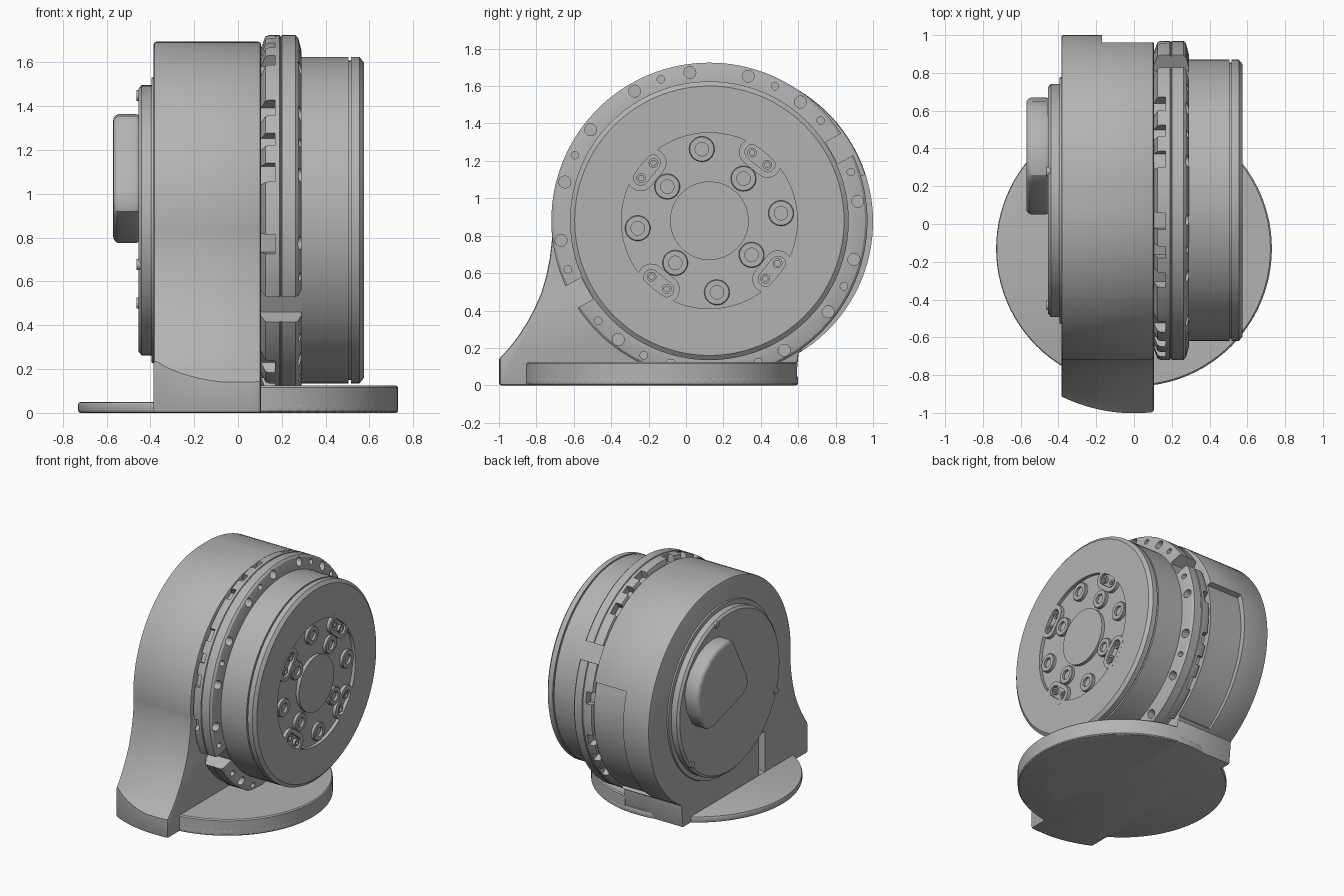
import bpy, bmesh, math
from math import sin, cos, pi, radians

if "Cube" in bpy.data.objects:
    bpy.data.objects.remove(bpy.data.objects["Cube"])

CY, CZ = 0.125, 0.88          # main horizontal axis (along x)

grey = bpy.data.materials.new("metal_grey")
grey.diffuse_color = (0.45, 0.45, 0.45, 1)
grey.use_nodes = True
grey.node_tree.nodes["Principled BSDF"].inputs["Base Color"].default_value = grey.diffuse_color


def finish(name, bm):
    bmesh.ops.recalc_face_normals(bm, faces=bm.faces)
    me = bpy.data.meshes.new(name)
    bm.to_mesh(me)
    bm.free()
    me.materials.append(grey)
    ob = bpy.data.objects.new(name, me)
    bpy.context.collection.objects.link(ob)
    return ob


def apply_mod(ob, kind, **props):
    m = ob.modifiers.new(kind.lower(), kind)
    for k, v in props.items():
        setattr(m, k, v)
    bpy.context.view_layer.objects.active = ob
    bpy.ops.object.modifier_apply(modifier=m.name)


def cut(ob, cutter, op='DIFFERENCE'):
    apply_mod(ob, 'BOOLEAN', object=cutter, operation=op, solver='EXACT')
    bpy.data.objects.remove(cutter)


def add_prism(bm, pts, x0, x1):
    """Extrude a (y, z) outline along x."""
    a = [bm.verts.new((x0, y, z)) for y, z in pts]
    b = [bm.verts.new((x1, y, z)) for y, z in pts]
    n = len(pts)
    bm.faces.new(a)
    bm.faces.new(b[::-1])
    for i in range(n):
        bm.faces.new((a[i], a[(i + 1) % n], b[(i + 1) % n], b[i]))


def prism(name, pts, x0, x1):
    bm = bmesh.new()
    add_prism(bm, pts, x0, x1)
    return finish(name, bm)


def upright(name, pts, z0, z1):
    """Extrude an (x, y) outline along z."""
    ob = prism(name, pts, z0, z1)
    for v in ob.data.vertices:
        h, x, y = v.co
        v.co = (x, y, h)
    return ob


def arc(cy, cz, r, a0, a1, n):
    return [(cy + r * cos(radians(a0 + (a1 - a0) * i / n)),
             cz + r * sin(radians(a0 + (a1 - a0) * i / n))) for i in range(n + 1)]


def circle(cy, cz, r, n):
    return arc(cy, cz, r, 0, 360, n)[:-1]


def lathe(name, prof, cy=CY, cz=CZ, n=96, closed=False):
    """Spin an (x, r) profile around a line along x."""
    bm = bmesh.new()
    rings = []
    for x, r in prof:
        if r == 0:
            rings.append([bm.verts.new((x, cy, cz))] * n)
        else:
            rings.append([bm.verts.new((x, y, z)) for y, z in circle(cy, cz, r, n)])
    pairs = list(zip(rings, rings[1:]))
    if closed:
        pairs.append((rings[-1], rings[0]))
    for a, b in pairs:
        for i in range(n):
            j = (i + 1) % n
            bm.faces.new(list(dict.fromkeys((a[i], a[j], b[j], b[i]))))
    return finish(name, bm)


def polar(ang, r):
    return CY + r * cos(radians(ang)), CZ + r * sin(radians(ang))


def block(ang, r0, r1, w):
    """Rectangular outline lying across a radius."""
    c, s = cos(radians(ang)), sin(radians(ang))
    return [(CY + r * c - t * s, CZ + r * s + t * c)
            for r, t in ((r0, -w), (r1, -w), (r1, w), (r0, w))]


# base: thin disc with a thick half on the output side
base = upright("base_plate", circle(0, -0.13, 0.73, 96), 0, 0.05)
apply_mod(base, 'BEVEL', width=0.012, segments=2, limit_method='ANGLE', angle_limit=0.8)
a_end = math.degrees(math.acos(0.09 / 0.73))
thick = upright("base_step", arc(0, -0.13, 0.73, -a_end, a_end, 48), 0, 0.125)
apply_mod(thick, 'BEVEL', width=0.008, segments=1, limit_method='ANGLE', angle_limit=0.8)

# housing: round body flaring into a foot at the front
outline = arc(0.18, 0.875, 0.82, -59, 90, 48) + arc(0.1, 0.875, 0.82, 90, 186, 32)
outline += [(-0.728, 0.68), (-0.748, 0.58), (-0.775, 0.49), (-0.81, 0.41), (-0.85, 0.335),
            (-0.895, 0.265), (-0.945, 0.2), (-1.0, 0.14), (-1.0, 0), (0.585, 0)]
housing = prism("housing", outline, -0.385, 0.105)
cut(housing, upright("front_trim", [(1, 2), (-1, 2)] +
                     arc(0, -0.13, 0.872, 190, 350, 64), -1, 3), 'INTERSECT')
apply_mod(housing, 'BEVEL', width=0.012, segments=2, limit_method='ANGLE', angle_limit=1.2)
# stepped relief on the back, and a slot low on the cover side
cut(housing, prism("relief", arc(0.14, 0.875, 0.82, -55, 17, 32) +
                   arc(0.14, 0.875, 1.0, 17, -55, 32), -0.17, 0.3))
cut(housing, prism("slot", [(-0.4, 0.052), (-0.33, 0.052), (-0.33, 0.36), (-0.4, 0.36)], -0.6, -0.33))

# cover disc and its raised cap on the closed side
lathe("cover", [(-0.3, 0), (-0.3, 0.617), (-0.44, 0.617), (-0.455, 0.6), (-0.455, 0)])
lathe("cover_rim", [(-0.38, 0.6), (-0.38, 0.655), (-0.395, 0.65), (-0.395, 0.6)], closed=True)
cap = prism("cover_cap", [(0.26, 1.355), (0.22, 1.32), (0.07, 1.03), (0.05, 0.97), (0.06, 0.92),
                          (0.11, 0.88), (0.46, 0.775), (0.53, 0.775), (0.58, 0.81), (0.64, 0.92),
                          (0.67, 1.05), (0.65, 1.15), (0.6, 1.23), (0.51, 1.31), (0.42, 1.35),
                          (0.33, 1.365)], -0.57, -0.44)
apply_mod(cap, 'BEVEL', width=0.03, segments=4, limit_method='ANGLE', angle_limit=1.2)
for i, ang in enumerate((75, 200, 320)):
    y, z = polar(ang, 0.59)
    lathe(f"cover_screw_{i}", [(-0.44, 0), (-0.44, 0.025), (-0.463, 0.025), (-0.463, 0)], y, z, 16)

# flange ring with bolt holes, rear pockets and two gaps
ring = lathe("flange_ring", [(0.1, 0.735), (0.1, 0.775), (0.125, 0.838), (0.14, 0.845), (0.19, 0.845),
                             (0.193, 0.838), (0.197, 0.838), (0.2, 0.845), (0.262, 0.845),
                             (0.275, 0.832), (0.29, 0.775), (0.29, 0.735)], n=128, closed=True)
bm = bmesh.new()
for ang in (29, 209):
    add_prism(bm, block(ang, 0.748, 0.95, 0.066), 0, 0.4)
holes = [(7.5 + 22.5 * k, 0.032) for k in range(16) if k not in (1, 9)]
holes += [(19 + 45 * k, 0.02) for k in range(8)] + [(42, 0.02), (222, 0.02)]
for ang, r in holes:
    add_prism(bm, circle(*polar(ang, 0.8), r, 20), 0.225, 0.4)
    if ang not in (19, 199, 42, 222):
        add_prism(bm, block(ang, 0.785, 0.95, r + 0.012), 0.05, 0.168)
cut(ring, finish("ring_cutter", bm))

# output drum with an edge groove and a recessed face around a hub
lathe("output_drum", [(0, 0), (0, 0.745), (0.505, 0.745), (0.505, 0.73), (0.516, 0.73),
                      (0.516, 0.745), (0.555, 0.745), (0.575, 0.72), (0.575, 0.47),
                      (0.55, 0.47), (0.55, 0.21), (0.575, 0.21), (0.575, 0)], n=128)

# ring-shaped bolt bosses in the recess
for k in range(4):
    for off, r in ((6, 0.385), (51, 0.29)):
        y, z = polar(off + 90 * k, r)
        lathe(f"bolt_boss_{off}_{k}", [(0.54, 0.068), (0.57, 0.068), (0.574, 0.064), (0.574, 0.036),
                                       (0.556, 0.036), (0.556, 0)], y, z, 32)


def capsule(ang, r, half, rad):
    """Rounded slot outline set tangentially at the given angle."""
    p = arc(half, 0, rad, -90, 90, 12) + arc(-half, 0, rad, 90, 270, 12)
    c, s = cos(radians(ang)), sin(radians(ang))
    return [(CY + (r + v) * c - u * s, CZ + (r + v) * s + u * c) for u, v in p]


# slotted pads with two screws each
for k in range(4):
    ang = 51 + 90 * k
    bm = bmesh.new()
    loops = [[bm.verts.new((x, y, z)) for y, z in capsule(ang, 0.43, 0.052, rad)]
             for x, rad in ((0.54, 0.072), (0.5755, 0.072), (0.5755, 0.04), (0.54, 0.04))]
    for a, b in zip(loops, loops[1:] + loops[:1]):
        for i in range(len(a)):
            j = (i + 1) % len(a)
            bm.faces.new((a[i], a[j], b[j], b[i]))
    finish(f"slot_pad_{k}", bm)
    for sgn in (-1, 1):
        y, z = polar(ang + sgn * 7, 0.43)
        lathe(f"pad_screw_{k}_{sgn}", [(0.54, 0.026), (0.57, 0.026), (0.57, 0.014),
                                       (0.556, 0.014), (0.556, 0)], y, z, 20)

# smooth curved surfaces, keep edges sharp
bpy.ops.object.select_all(action='DESELECT')
for ob in bpy.context.scene.objects:
    ob.select_set(True)
bpy.context.view_layer.objects.active = housing
bpy.ops.object.shade_smooth_by_angle(angle=radians(30))
